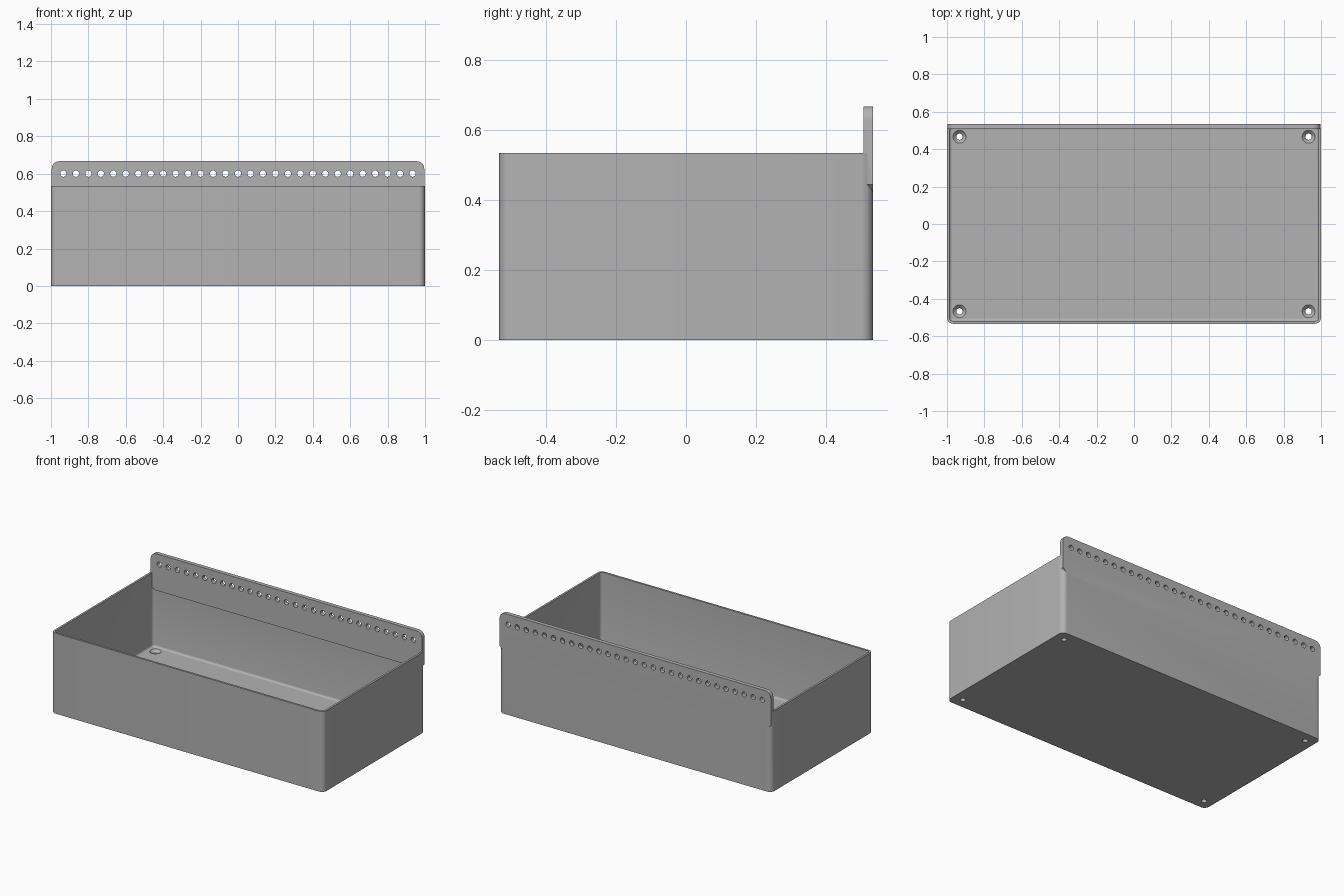
import bpy, bmesh, math
from mathutils import Matrix

if "Cube" in bpy.data.objects:
    bpy.data.objects.remove(bpy.data.objects["Cube"], do_unlink=True)

UNIT = 2 / 150            # wall thickness, used as the module of the design
HALF_X, HALF_Y = 1.0, 40 * UNIT
HEIGHT, FLOOR = 40 * UNIT, 3 * UNIT
RADIUS = 2.5 * UNIT

grey = bpy.data.materials.new("matte_grey")
grey.use_nodes = True
colour = (0.45, 0.45, 0.45, 1)
grey.diffuse_color = colour
grey.node_tree.nodes["Principled BSDF"].inputs["Base Color"].default_value = colour


def rounded_ring(inset, z, steps=8):
    """Rounded rectangle, inset from the outer wall."""
    r = max(RADIUS - inset, UNIT / 4)
    pts = []
    for quarter, (sx, sy) in enumerate([(1, 1), (-1, 1), (-1, -1), (1, -1)]):
        for i in range(steps + 1):
            a = (quarter + i / steps) * math.pi / 2
            pts.append((sx * (HALF_X - inset - r) + r * math.cos(a),
                        sy * (HALF_Y - inset - r) + r * math.sin(a), z))
    return pts


def circle_ring(r, z, sides=24):
    return [(r * math.cos(2 * math.pi * i / sides),
             r * math.sin(2 * math.pi * i / sides), z) for i in range(sides)]


def loft(bm, rings, matrix=Matrix()):
    """Skin a stack of rings and cap both ends."""
    loops = [[bm.verts.new(matrix @ Matrix.Translation(p).translation) for p in ring]
             for ring in rings]
    n = len(loops[0])
    for a, b in zip(loops, loops[1:]):
        for i in range(n):
            j = (i + 1) % n
            bm.faces.new((a[i], a[j], b[j], b[i]))
    bm.faces.new(loops[0][::-1])
    bm.faces.new(loops[-1])


def finish(bm, name):
    bmesh.ops.recalc_face_normals(bm, faces=bm.faces)
    mesh = bpy.data.meshes.new(name)
    bm.to_mesh(mesh)
    bm.free()
    mesh.materials.append(grey)
    obj = bpy.data.objects.new(name, mesh)
    bpy.context.collection.objects.link(obj)
    return obj


def boolean(target, tool, operation):
    mod = target.modifiers.new(operation.lower(), "BOOLEAN")
    mod.operation, mod.object, mod.solver = operation, tool, "EXACT"
    bpy.ops.object.select_all(action="DESELECT")
    bpy.context.view_layer.objects.active = target
    target.select_set(True)
    bpy.ops.object.modifier_apply(modifier=mod.name)
    bpy.data.objects.remove(tool, do_unlink=True)


# Open tray with a small fillet where the walls meet the floor
bm = bmesh.new()
rings = [rounded_ring(0, 0), rounded_ring(0, HEIGHT), rounded_ring(UNIT, HEIGHT)]
for i in range(5):
    a = i / 4 * math.pi / 2
    rings.append(rounded_ring(UNIT * (2 - math.cos(a)), FLOOR + UNIT * (1 - math.sin(a))))
loft(bm, rings)
tray = finish(bm, "storage_tray")

# Hanging rail: rounded top corners, slanted supports below
bm = bmesh.new()
end, top, corner = 0.996, 50 * UNIT, 3 * UNIT
half = [(end - RADIUS, 0.41), (end, 0.41 + RADIUS)]
for i in range(9):
    a = i / 8 * math.pi / 2
    half.append((end - corner + corner * math.cos(a), top - corner + corner * math.sin(a)))
outline = half + [(-x, z) for x, z in reversed(half)]
back = [(x, HALF_Y, z) for x, z in outline]
front = [(x, HALF_Y - 2 * UNIT, z + (UNIT if z < 0.42 else 0)) for x, z in outline]
loft(bm, [back, front])
rail = finish(bm, "hanging_rail")
boolean(tray, rail, "UNION")

# Row of rail holes and countersunk screw holes in the floor
bm = bmesh.new()
hole = 1.25 * UNIT
turn = Matrix.Rotation(math.pi / 2, 4, "X")
for i in range(-14, 15):
    place = Matrix.Translation((i * 5 * UNIT, HALF_Y - UNIT, 45 * UNIT)) @ turn
    loft(bm, [circle_ring(hole, -0.05), circle_ring(hole, 0.05)], place)
for sx in (-1, 1):
    for sy in (-1, 1):
        place = Matrix.Translation((sx * 70 * UNIT, sy * 35 * UNIT, 0))
        wide = 2.6 * UNIT
        loft(bm, [circle_ring(hole, -0.05), circle_ring(hole, FLOOR - wide + hole),
                  circle_ring(wide, FLOOR), circle_ring(wide, FLOOR + UNIT)], place)
cutter = finish(bm, "hole_cutter")
cutter.hide_render = True
boolean(tray, cutter, "DIFFERENCE")

bpy.ops.object.shade_smooth_by_angle(angle=math.radians(30))
